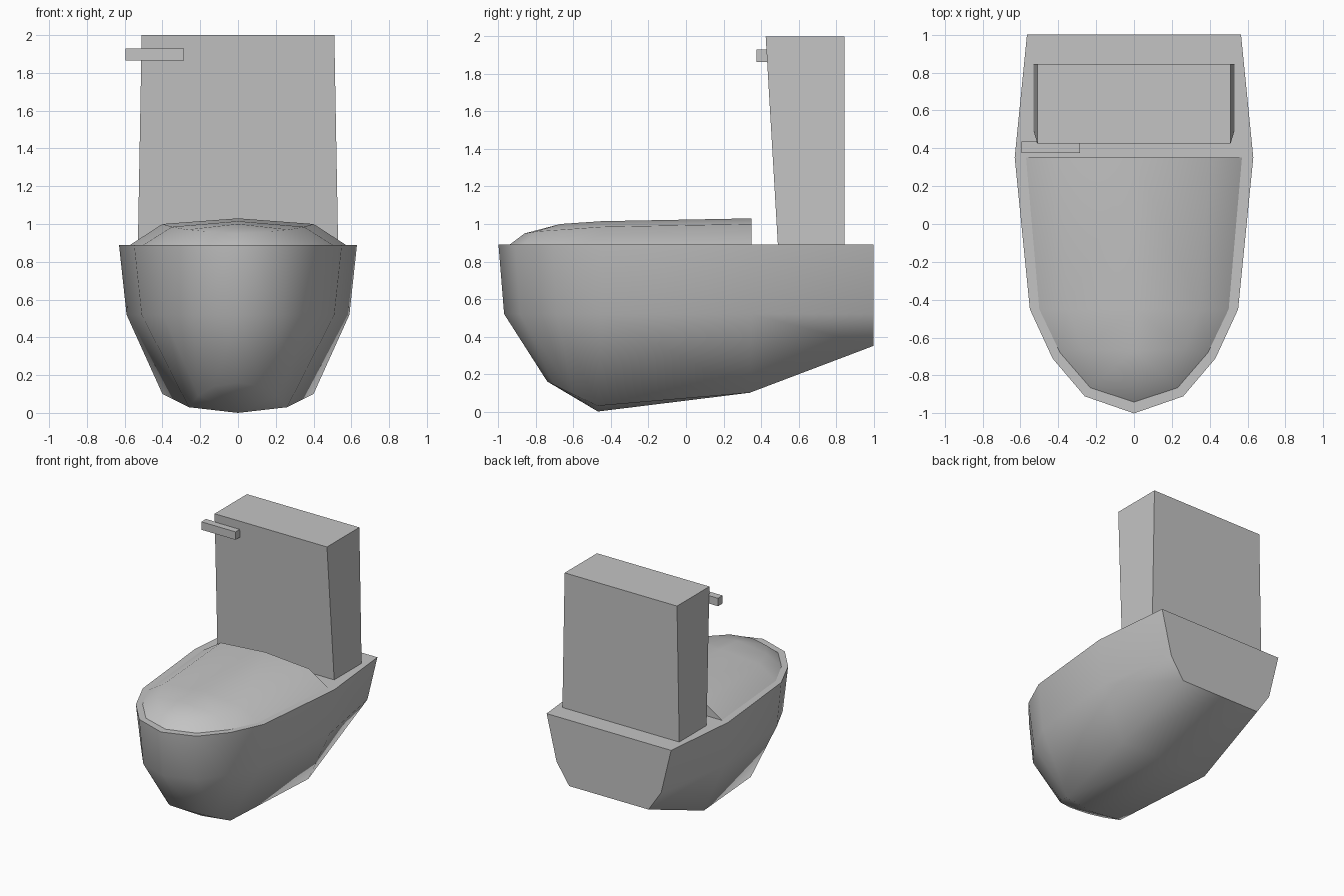
import bpy, bmesh, math
from mathutils import Vector

cube = bpy.data.objects.get("Cube")
if cube:
    bpy.data.objects.remove(cube, do_unlink=True)

# Single grey ceramic colour
ceramic = bpy.data.materials.new("ceramic grey")
ceramic.use_nodes = True
grey = (0.55, 0.55, 0.55, 1)
ceramic.diffuse_color = grey
ceramic.node_tree.nodes["Principled BSDF"].inputs["Base Color"].default_value = grey


def finish(name, bm, smooth=0):
    bmesh.ops.remove_doubles(bm, verts=bm.verts, dist=0.0005)
    bmesh.ops.recalc_face_normals(bm, faces=bm.faces)
    mesh = bpy.data.meshes.new(name)
    bm.to_mesh(mesh)
    bm.free()
    mesh.materials.append(ceramic)
    obj = bpy.data.objects.new(name, mesh)
    bpy.context.collection.objects.link(obj)
    if smooth:
        bpy.ops.object.select_all(action="DESELECT")
        obj.select_set(True)
        bpy.context.view_layer.objects.active = obj
        bpy.ops.object.shade_smooth_by_angle(angle=math.radians(smooth))
    return obj


def shell(name, rings, smooth):
    """Loft half rings running front to back, mirror across x, cap the rest."""
    bm = bmesh.new()
    for side in (1, -1):
        rows = [[bm.verts.new((x * side, y, z)) for x, y, z in r] for r in rings]
        for a, b in zip(rows, rows[1:]):
            for i in range(len(a) - 1):
                corners = []
                for v in (a[i], a[i + 1], b[i + 1], b[i]):
                    if all((v.co - c.co).length > 0.0005 for c in corners):
                        corners.append(v)
                if len(corners) > 2:
                    bm.faces.new(corners)
    bmesh.ops.remove_doubles(bm, verts=bm.verts, dist=0.0005)
    # Flat top or underside, then the flat back
    level = rings[0][0][2]
    back = rings[0][-1][1]
    for axis, value in ((2, level), (1, back)):
        edges = [e for e in bm.edges if e.is_boundary
                 and all(abs(v.co[axis] - value) < 0.002 for v in e.verts)]
        if axis == 2:
            ends = [v for v in bm.verts if abs(v.co.z - level) < 0.002
                    and abs(v.co.y - back) < 0.002]
            edges.append(bm.edges.new(ends))
        bmesh.ops.contextual_create(bm, geom=edges)
    return finish(name, bm, smooth)


def block(name, bottom, top, z0, z1):
    """Tapered box; bottom and top are (x0, x1, y0, y1)."""
    bm = bmesh.new()
    for (x0, x1, y0, y1), z in ((bottom, z0), (top, z1)):
        for x, y in ((x0, y0), (x1, y0), (x1, y1), (x0, y1)):
            bm.verts.new(Vector((x, y, z)))
    bmesh.ops.convex_hull(bm, input=bm.verts)
    bmesh.ops.dissolve_limit(bm, angle_limit=0.01, verts=bm.verts, edges=bm.edges)
    return finish(name, bm)


# Bowl: rim, waist, foot edge and keel
rim = [(x, y, .89) for x, y in
       ((0, -1), (.26, -.91), (.43, -.71), (.55, -.45), (.63, .35), (.565, 1))]
waist = [(x, y, .52) for x, y in
         ((0, -.97), (.24, -.885), (.395, -.69), (.51, -.45), (.59, .35), (.475, 1))]
foot = [(0, -.74, .16), (.13, -.7, .14), (.21, -.6, .09), (.26, -.47, .03),
        (.4, .34, .1), (.36, 1, .35)]
keel = [(0, -.47, 0)] * 4 + [(0, .34, .1), (0, 1, .35)]
shell("bowl", [rim, waist, foot, keel], 62)

# Lid: lower outline, shoulder and crown
outline = [(x, y, .89) for x, y in
           ((0, -.94), (.23, -.865), (.39, -.68), (.5, -.45), (.57, .35))]
shoulder = [(0, -.86, .95), (.16, -.8, .96), (.27, -.66, .97),
            (.35, -.45, .985), (.4, .35, 1)]
crown = [(0, -.67, 1)] * 3 + [(0, -.45, 1.015), (0, .35, 1.03)]
shell("lid", [outline, shoulder, crown], 62)

# Tank with sloping front, and flush handle on the right
block("tank", (-.53, .53, .49, .845), (-.51, .51, .425, .845), .89, 2)
handle = (-.595, -.285, .375, .435)
block("flush_handle", handle, handle, 1.865, 1.93)
